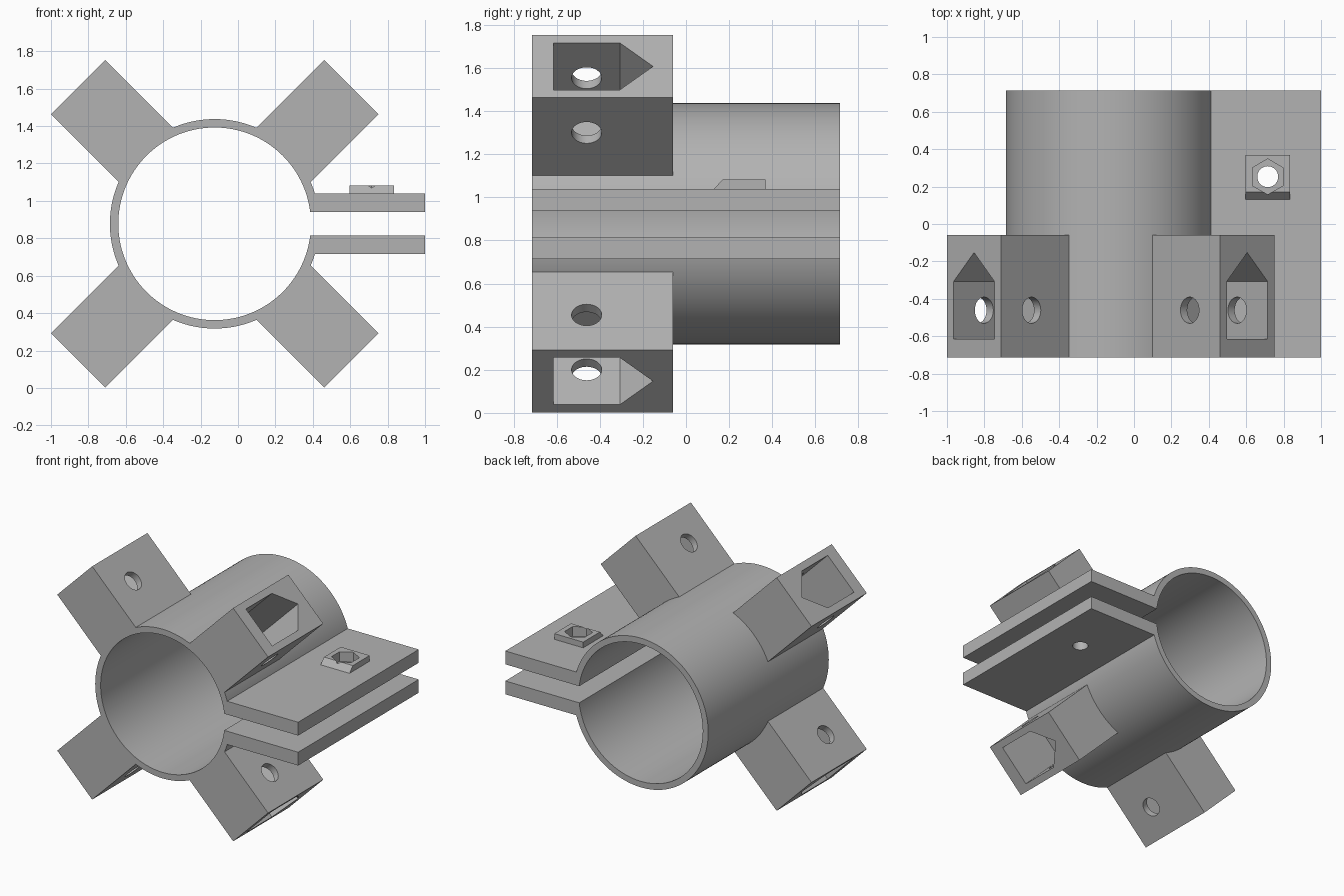
import bpy, bmesh, math
from mathutils import Vector

if "Cube" in bpy.data.objects:
    bpy.data.objects.remove(bpy.data.objects["Cube"])

CX, CZ = -0.125, 0.8775      # tube axis
R_OUT, R_IN = 0.56, 0.515
Y0, Y1 = -0.715, 0.715

grey = bpy.data.materials.new("plain grey")
grey.diffuse_color = (0.45, 0.45, 0.45, 1)
grey.use_nodes = True
grey.node_tree.nodes["Principled BSDF"].inputs["Base Color"].default_value = grey.diffuse_color


def prism(name, points, direction):
    """Solid made by sweeping a flat polygon along a vector."""
    bm = bmesh.new()
    face = bm.faces.new([bm.verts.new(p) for p in points])
    swept = bmesh.ops.extrude_face_region(bm, geom=[face])["geom"]
    bmesh.ops.translate(bm, vec=direction,
                        verts=[v for v in swept if isinstance(v, bmesh.types.BMVert)])
    bmesh.ops.recalc_face_normals(bm, faces=bm.faces)
    mesh = bpy.data.meshes.new(name)
    bm.to_mesh(mesh)
    bm.free()
    mesh.materials.append(grey)
    ob = bpy.data.objects.new(name, mesh)
    bpy.context.collection.objects.link(ob)
    return ob


def rod(name, start, direction, u, v, radius, sides):
    """Round or polygonal rod; u and v span its cross-section."""
    ring = [math.tau * i / sides for i in range(sides)]
    return prism(name, [start + radius * (math.cos(a) * u + math.sin(a) * v) for a in ring],
                 direction)


def box(name, x0, x1, y0, y1, z0, z1):
    return prism(name, [(x0, y0, z0), (x1, y0, z0), (x1, y0, z1), (x0, y0, z1)],
                 (0, y1 - y0, 0))


def combine(target, tool, operation):
    bpy.context.view_layer.objects.active = target
    mod = target.modifiers.new(operation, 'BOOLEAN')
    mod.operation, mod.solver, mod.object = operation, 'EXACT', tool
    bpy.ops.object.modifier_apply(modifier=mod.name)
    bpy.data.objects.remove(tool)


X, Y, Z = Vector((1, 0, 0)), Vector((0, 1, 0)), Vector((0, 0, 1))
axis = Vector((CX, 0, CZ))
body = rod("pipe_clamp", axis + Y * Y0, Y * (Y1 - Y0), X, Z, R_OUT, 128)
adds, cuts = [], []

# Split clamping flanges on the right
for z in (0.715, 0.94):
    adds.append(box("flange", 0.2, 1.0, Y0, Y1, z, z + 0.1))

# Nut seat with a sloped front, hex recess and bolt hole
adds.append(prism("nut_seat", [(0.595, 0.13, 1.0), (0.595, 0.13, 1.04), (0.595, 0.17, 1.083),
                               (0.595, 0.37, 1.083), (0.595, 0.37, 1.0)], X * 0.24))
bolt = Vector((0.715, 0.253, 0))
cuts.append(rod("hex_recess", bolt + Z * 1.01, Z * 0.2, Y, X, 0.095, 6))
cuts.append(rod("bolt_hole", bolt + Z * 0.6, Z * 0.6, X, Y, 0.056, 32))

# Four diagonal socket arms: pointed pocket from the end, pin hole across
for k in range(4):
    a = math.radians(45 + 90 * k)
    out = Vector((math.cos(a), 0, math.sin(a)))
    side = Vector((-math.sin(a), 0, math.cos(a)))

    def at(r, t, y):
        return axis + out * r + side * t + Y * y

    w, p = 0.205, 0.154
    adds.append(prism("arm", [at(0.4, -w, Y0), at(0.4, w, Y0), at(0.4, w, -0.06),
                              at(0.4, -w, -0.06)], out * 0.633))
    cuts.append(prism("pocket", [at(0.58, -p, -0.615), at(0.58, p, -0.615), at(0.58, p, -0.307),
                                 at(0.58, 0, -0.153), at(0.58, -p, -0.307)], out * 0.6))
    cuts.append(rod("pin_hole", at(0.803, -0.3, -0.461), side * 0.6, out, Y, 0.07, 48))

# Bore and slot between the flanges
cuts.append(rod("bore", axis - Y, Y * 2, X, Z, R_IN, 128))
cuts.append(box("slot", 0.2, 1.2, -1, 1, 0.815, 0.94))

for tool in adds:
    combine(body, tool, 'UNION')
for tool in cuts:
    combine(body, tool, 'DIFFERENCE')

body.select_set(True)
bpy.context.view_layer.objects.active = body
bpy.ops.object.shade_smooth_by_angle(angle=math.radians(25))
